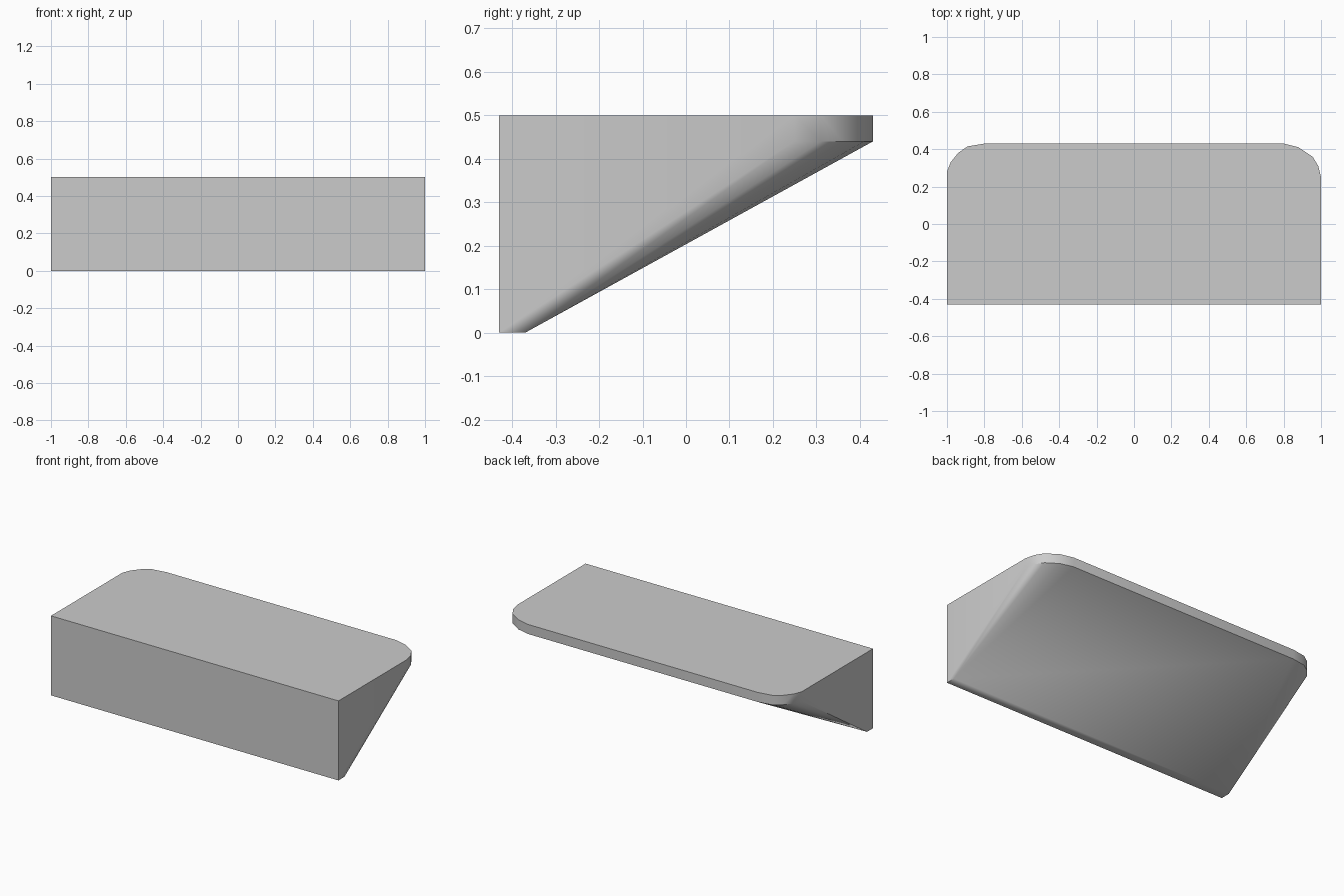
import bpy, bmesh, math

cube = bpy.data.objects.get("Cube")
if cube:
    bpy.data.objects.remove(cube, do_unlink=True)

# Plain grey material
grey = bpy.data.materials.new("plain grey")
grey.use_nodes = True
colour = (0.6, 0.6, 0.6, 1)
grey.diffuse_color = colour
grey.node_tree.nodes["Principled BSDF"].inputs["Base Color"].default_value = colour

FRONT, FOOT, LIP, TOP = -0.43, -0.37, 0.44, 0.5

# Rounded rear corners of the top, from the side round to the back
right_corner = [(-1, 0.28), (-0.98, 0.33), (-0.94, 0.38), (-0.89, 0.415), (-0.8, 0.43)]
left_corner = [(1, 0.25), (0.985, 0.31), (0.955, 0.36), (0.88, 0.41), (0.8, 0.43)]
outline = [(-1, FRONT)] + right_corner + left_corner[::-1] + [(1, FRONT)]

# Wedge body: upright rim on top, tapering down to a narrow foot
bm = bmesh.new()
for x, y in outline:
    bm.verts.new((x, y, TOP))
    if y > FRONT:
        bm.verts.new((x, y, LIP))
for x in (-1, 1):
    for y in (FRONT, FOOT):
        bm.verts.new((x, y, 0))
bmesh.ops.convex_hull(bm, input=bm.verts[:])
bmesh.ops.dissolve_limit(bm, angle_limit=math.radians(0.5), verts=bm.verts[:], edges=bm.edges[:])
bmesh.ops.recalc_face_normals(bm, faces=bm.faces[:])
mesh = bpy.data.meshes.new("wedge_body")
bm.to_mesh(mesh)
bm.free()
mesh.materials.append(grey)
body = bpy.data.objects.new("wedge_body", mesh)
bpy.context.collection.objects.link(body)

# Soft shading over the rounded corners, sharp edges kept
bpy.context.view_layer.objects.active = body
body.select_set(True)
bpy.ops.object.shade_smooth_by_angle(angle=math.radians(30))
